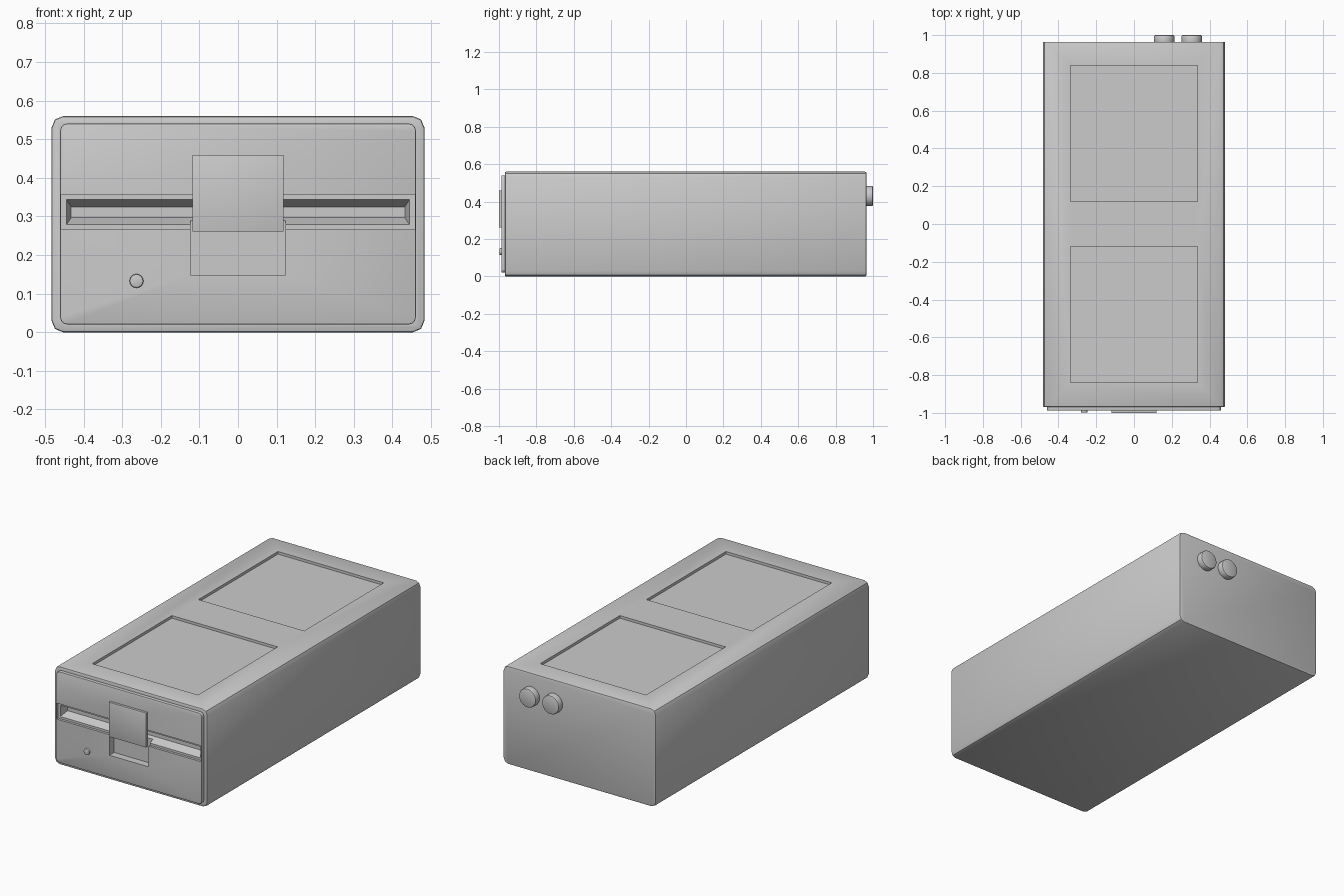
import bpy, bmesh, math
from mathutils import Matrix

if "Cube" in bpy.data.objects:
    bpy.data.objects.remove(bpy.data.objects["Cube"])


def finish(bm, name):
    bmesh.ops.recalc_face_normals(bm, faces=bm.faces[:])
    me = bpy.data.meshes.new(name)
    bm.to_mesh(me)
    bm.free()
    ob = bpy.data.objects.new(name, me)
    bpy.context.collection.objects.link(ob)
    return ob


def block(name, x, y, z, corner=0, seg=2, edge=0, taper=(0, 0)):
    """Box from ranges; rounds the edges along y, then the ends; taper narrows the +y end."""
    bm = bmesh.new()
    bmesh.ops.create_cube(bm, size=1)
    for v in bm.verts:
        tx, tz = taper if v.co.y > 0 else (0, 0)
        sx, sy, sz = (1 if c > 0 else -1 for c in v.co)
        v.co = ((x[0] if sx < 0 else x[1]) - sx * tx,
                y[0] if sy < 0 else y[1],
                (z[0] if sz < 0 else z[1]) - sz * tz)
    if corner:
        along = [e for e in bm.edges
                 if abs(e.verts[0].co.y - e.verts[1].co.y) > 1e-4]
        bmesh.ops.bevel(bm, geom=along, offset=corner, segments=seg,
                        profile=0.5, affect='EDGES')
    if edge:
        ends = [e for e in bm.edges
                if abs(e.verts[0].co.y - e.verts[1].co.y) < 1e-5]
        bmesh.ops.bevel(bm, geom=ends, offset=edge, segments=2,
                        profile=0.5, affect='EDGES')
    return finish(bm, name)


def disc(name, x, y, z, r, edge, n):
    """Short cylinder along y with softened rims."""
    bm = bmesh.new()
    bmesh.ops.create_cone(bm, cap_ends=True, segments=n, radius1=r, radius2=r,
                          depth=y[1] - y[0],
                          matrix=Matrix.Translation((x, sum(y) / 2, z))
                          @ Matrix.Rotation(math.pi / 2, 4, 'X'))
    rims = [e for e in bm.edges
            if abs(e.verts[0].co.y - e.verts[1].co.y) < 1e-5]
    bmesh.ops.bevel(bm, geom=rims, offset=edge, segments=2,
                    profile=0.5, affect='EDGES')
    return finish(bm, name)


def combine(ob, other, op):
    mod = ob.modifiers.new(op, 'BOOLEAN')
    mod.object, mod.operation, mod.solver = other, op, 'EXACT'
    deps = bpy.context.evaluated_depsgraph_get()
    me = bpy.data.meshes.new_from_object(ob.evaluated_get(deps))
    ob.modifiers.clear()
    ob.data = me
    bpy.data.objects.remove(other)


# Case with the raised front bezel
case = block("drive_case", (-.483, .483), (-.968, .964), (0, .56), .03, 2, .006)
bezel = block("bezel", (-.461, .461), (-.987, -.93), (.02, .541), .02, 3, .003)
combine(case, bezel, 'UNION')

# Recessed panels in the top
for s in (-1, 1):
    combine(case, block("panel_cut", (-.335, .335), sorted((s * .12, s * .84)),
                        (.545, .6)), 'DIFFERENCE')

# Disk slot: shallow groove, then a tapered pocket
combine(case, block("groove_cut", (-.458, .458), (-1.05, -.973), (.266, .357)),
        'DIFFERENCE')
combine(case, block("slot_cut", (-.446, .446), (-.98, -.925), (.276, .346),
                    taper=(.014, .021)), 'DIFFERENCE')

# Finger recess below the latch
combine(case, block("finger_cut", (-.123, .123), (-1.05, -.945), (.148, .297)),
        'DIFFERENCE')

# Latch flap and indicator light
latch = block("latch_flap", (-.118, .118), (-1, -.98), (.261, .459), edge=.001)
lamp = disc("indicator_light", -.263, (-.998, -.975), .133, .018, .004, 16)

# Two round connectors on the back
knobs = [disc("rear_connector", x, (.95, 1), .43, .054, .007, 24)
         for x in (.16, .306)]

# Smooth shading with sharp edges kept
bpy.ops.object.select_all(action='DESELECT')
for ob in [case, latch, lamp] + knobs:
    ob.select_set(True)
bpy.context.view_layer.objects.active = case
bpy.ops.object.shade_smooth_by_angle(angle=math.radians(35))
